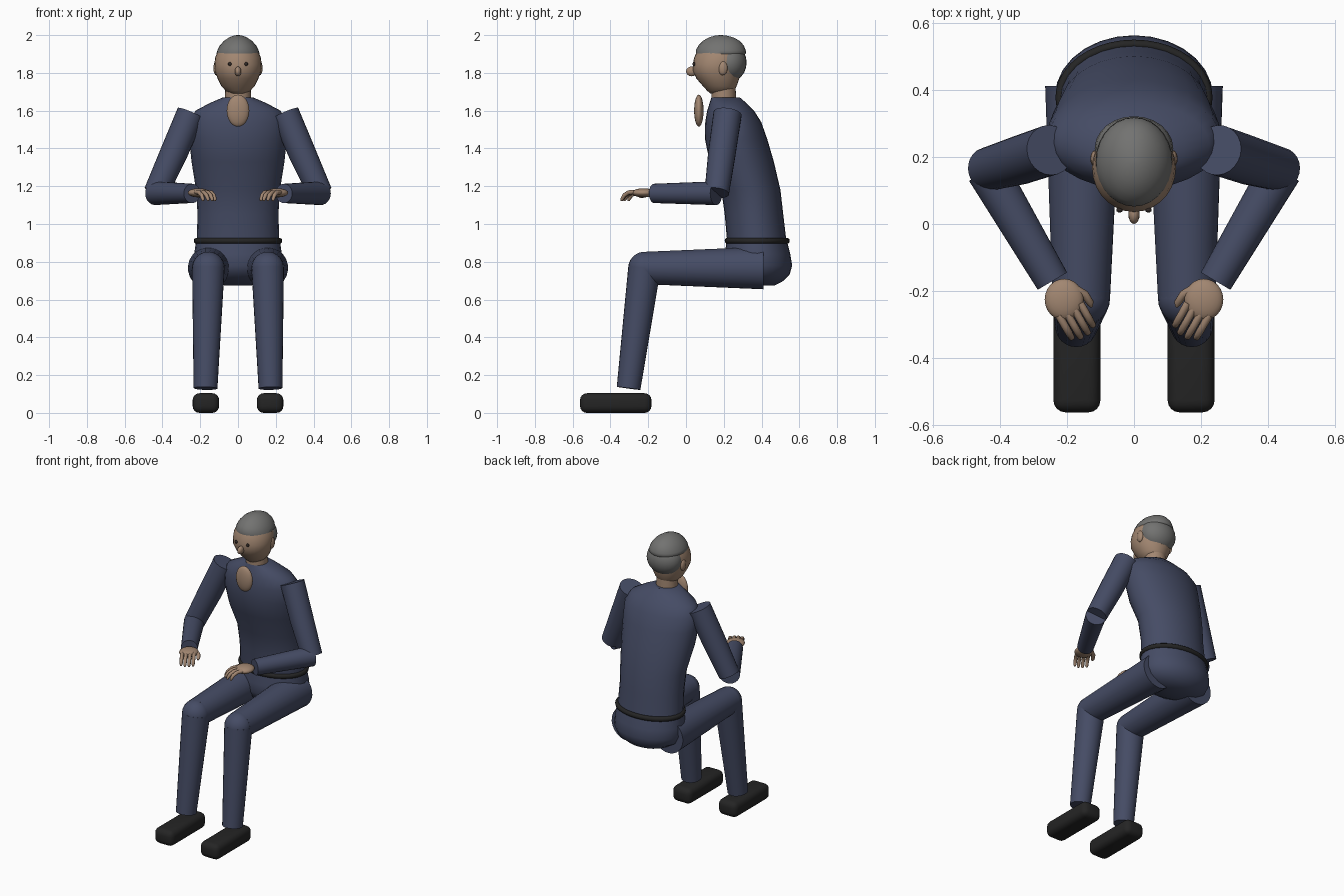
import bpy, bmesh
from math import sin, cos, pi, radians
from mathutils import Vector, Matrix

if "Cube" in bpy.data.objects:
    bpy.data.objects.remove(bpy.data.objects["Cube"])


def material(name, r, g, b):
    m = bpy.data.materials.new(name)
    m.diffuse_color = (r, g, b, 1)
    m.use_nodes = True
    m.node_tree.nodes["Principled BSDF"].inputs["Base Color"].default_value = m.diffuse_color
    return m


CLOTH = material("navy_cloth", .06, .072, .13)
SKIN = material("skin", .36, .24, .165)
HAIR = material("grey_hair", .17, .17, .165)
DARK = material("black_leather", .018, .018, .018)
EYE = material("eye", .03, .022, .02)


def finish(name, bm, mat, angle=40):
    bmesh.ops.recalc_face_normals(bm, faces=bm.faces[:])
    me = bpy.data.meshes.new(name)
    bm.to_mesh(me)
    bm.free()
    ob = bpy.data.objects.new(name, me)
    bpy.context.collection.objects.link(ob)
    me.materials.append(mat)
    bpy.ops.object.select_all(action='DESELECT')
    ob.select_set(True)
    bpy.context.view_layer.objects.active = ob
    bpy.ops.object.shade_smooth_by_angle(angle=radians(angle))
    return ob


def skin_rings(name, rings, mat, angle=40):
    """Bridge a list of equal point rings and cap both ends."""
    bm = bmesh.new()
    loops = [[bm.verts.new(p) for p in ring] for ring in rings]
    n = len(loops[0])
    for a, b in zip(loops, loops[1:]):
        for i in range(n):
            j = (i + 1) % n
            bm.faces.new((a[i], a[j], b[j], b[i]))
    bm.faces.new(loops[0])
    bm.faces.new(loops[-1])
    return finish(name, bm, mat, angle)


def loft(name, sections, mat, n=28, angle=40):
    """Stack ellipses given as (z, half width, front y, back y)."""
    rings = []
    for z, rx, y0, y1 in sections:
        c, ry = (y0 + y1) / 2, (y1 - y0) / 2
        rings.append([(rx * cos(2 * pi * i / n), c + ry * sin(2 * pi * i / n), z)
                      for i in range(n)])
    return skin_rings(name, rings, mat, angle)


def tube(name, points, radii, mat, n=24):
    """Round tapered limb through the points."""
    pts = [Vector(p) for p in points]
    rings = []
    for i, (p, r) in enumerate(zip(pts, radii)):
        d = (pts[min(i + 1, len(pts) - 1)] - pts[max(i - 1, 0)]).normalized()
        u = d.cross(Vector((1, .31, .17))).normalized()
        v = d.cross(u)
        rings.append([p + r * (cos(2 * pi * k / n) * u + sin(2 * pi * k / n) * v)
                      for k in range(n)])
    return skin_rings(name, rings, mat)


def ball(name, loc, radii, mat, seg=24):
    bm = bmesh.new()
    bmesh.ops.create_uvsphere(bm, u_segments=seg, v_segments=seg // 2, radius=1,
                              matrix=Matrix.LocRotScale(Vector(loc), None, Vector(radii)))
    return finish(name, bm, mat)


# Torso, pelvis and belt
loft("torso", [(.88, .22, .22, .535), (1.05, .214, .205, .515), (1.18, .222, .187, .5),
               (1.33, .246, .125, .465), (1.45, .258, .1, .43), (1.54, .26, .102, .398),
               (1.6, .225, .112, .36), (1.64, .15, .125, .32), (1.67, .08, .135, .285)], CLOTH)
loft("pelvis", [(.675, .07, .36, .47), (.695, .15, .29, .51), (.73, .21, .225, .548),
                (.78, .235, .2, .562), (.84, .232, .205, .552), (.91, .222, .215, .535)], CLOTH)
bm = bmesh.new()
grid = []
for i in range(40):
    a = 2 * pi * i / 40
    grid.append([bm.verts.new(((.22 + .014 * cos(t)) * cos(a),
                               .377 + (.158 + .014 * cos(t)) * sin(a),
                               .911 + .016 * sin(t)))
                 for t in [2 * pi * k / 10 for k in range(10)]])
for i in range(40):
    for k in range(10):
        p, q, m = grid[i], grid[(i + 1) % 40], (k + 1) % 10
        bm.faces.new((p[k], q[k], q[m], p[m]))
finish("belt", bm, DARK, 60)

# Neck and open collar patch
loft("neck", [(1.58, .07, .135, .268), (1.74, .067, .135, .262)], SKIN)
ball("collar_patch", (0, .068, 1.6), (.06, .025, .085), SKIN)

# Head with hair
loft("head", [(1.69, .04, .13, .24), (1.705, .065, .112, .255), (1.73, .088, .09, .268),
              (1.77, .108, .055, .282), (1.81, .122, .036, .29), (1.845, .125, .036, .298),
              (1.88, .121, .043, .3), (1.915, .108, .058, .3), (1.95, .085, .085, .28),
              (1.98, .045, .13, .24)], SKIN, angle=60)
loft("hair_cap", [(1.895, .106, .07, .31), (1.903, .114, .052, .318), (1.92, .109, .052, .316),
                  (1.945, .096, .066, .306), (1.97, .074, .09, .284), (1.988, .047, .122, .25),
                  (1.997, .024, .152, .216), (2.0, .006, .178, .19)], HAIR, angle=60)
ball("back_hair", (0, .225, 1.855), (.117, .096, .105), HAIR)
ball("nose", (0, .03, 1.808), (.017, .03, .026), SKIN, 16)

for side, s in (("right", -1), ("left", 1)):
    def at(x, y, z):
        return (s * x, y, z)

    # Face details
    ball(side + "_eye", at(.043, .042, 1.847), (.01, .008, .01), EYE, 12)
    ball(side + "_ear", at(.115, .195, 1.825), (.015, .025, .038), SKIN, 16)

    # Arm
    tube(side + "_upper_arm", [at(.25, .22, 1.585), at(.34, .19, 1.375), at(.435, .163, 1.165)],
         [.075, .073, .065], CLOTH)
    tube(side + "_forearm", [at(.437, .16, 1.163), at(.243, -.17, 1.162)], [.063, .051], CLOTH)

    # Hand with four curled fingers and a thumb
    palm = Vector((.208, -.225, 1.165))
    d, w = Vector((-.5, -.87, 0)), Vector((.87, -.5, 0))
    ball(side + "_palm", at(*palm), (.058, .062, .024), SKIN)
    for i, (k, length) in enumerate(((-.036, .112), (-.012, .124), (.013, .124), (.037, .112))):
        path = []
        for f, dz in ((.3, .004), (.62, .002), (.85, -.013), (.97, -.032), (1, -.043)):
            path.append(at(*(palm + d * length * f + w * k + Vector((0, 0, dz)))))
        tube(f"{side}_finger_{i + 1}", path, [.012, .0115, .011, .0095, .005], SKIN, 10)
    tube(side + "_thumb", [at(.175, -.195, 1.165), at(.147, -.21, 1.157), at(.13, -.235, 1.147),
                           at(.127, -.246, 1.141)], [.014, .013, .011, .005], SKIN, 10)

    # Leg
    tube(side + "_thigh", [at(.152, .41, .767), at(.157, -.22, .767)], [.113, .086], CLOTH)
    ball(side + "_knee", at(.157, -.22, .767), (.086, .086, .086), CLOTH)
    tube(side + "_shin", [at(.157, -.22, .767), at(.172, -.304, .13)], [.086, .063], CLOTH)

    # Shoe
    bm = bmesh.new()
    bmesh.ops.create_cube(bm, size=1, matrix=Matrix.LocRotScale(
        Vector(at(.17, -.372, .052)), None, Vector((.14, .378, .104))))
    bmesh.ops.bevel(bm, geom=bm.edges[:], offset=.036, segments=4, profile=.5, affect='EDGES')
    finish(side + "_shoe", bm, DARK)
